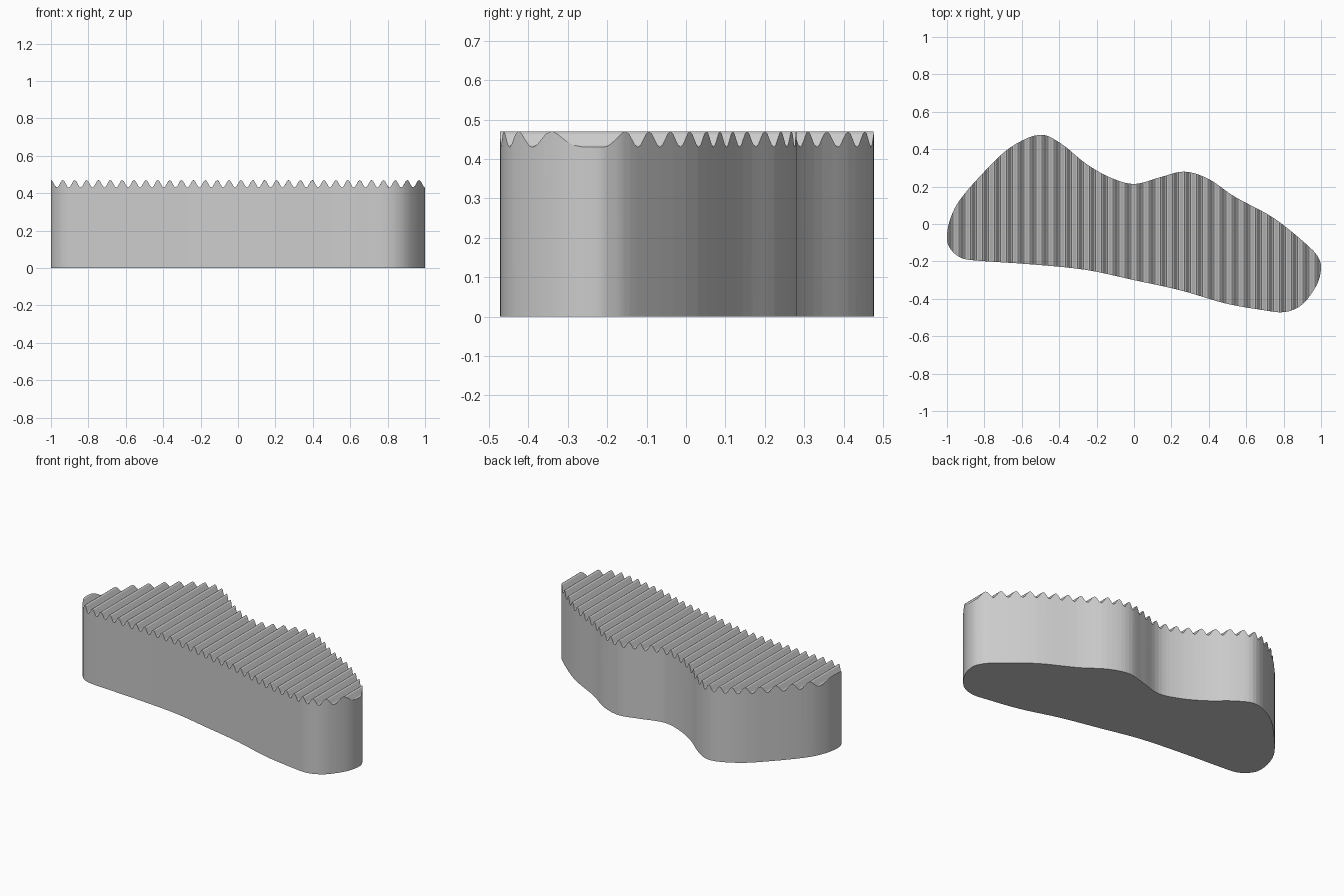
import bpy
import bmesh
import math
from mathutils import Vector

cube = bpy.data.objects.get("Cube")
if cube:
    bpy.data.objects.remove(cube)

MID_HEIGHT = 0.45
RIDGE_DEPTH = 0.02
RIDGES = 31.5
STEPS = 8            # slices across each ridge
PITCH = 2 / RIDGES

# Control points of the plan outline, clockwise from the left end
OUTLINE = [
    (-1, -.08), (-.985, .02), (-.93, .13), (-.8, .28), (-.66, .41),
    (-.505, .477), (-.39, .43), (-.26, .325), (-.13, .25), (0, .214),
    (.14, .25), (.27, .28), (.4, .24), (.54, .145), (.75, .03),
    (.94, -.125), (.99, -.19), (1, -.24), (.98, -.32), (.92, -.41),
    (.86, -.455), (.79, -.472), (.7, -.462), (.49, -.425), (.25, -.355),
    (0, -.3), (-.26, -.245), (-.56, -.215), (-.85, -.195), (-.93, -.178),
    (-.98, -.135),
]


def smooth_loop(points, steps):
    """Closed Catmull-Rom curve through the points."""
    pts = [Vector(p) for p in points]
    n = len(pts)
    curve = []
    for i in range(n):
        a, b, c, d = (pts[(i + k) % n] for k in (-1, 0, 1, 2))
        for s in range(steps):
            t = s / steps
            curve.append(b + 0.5 * t * (c - a + t * (
                2 * a - 5 * b + 4 * c - d + t * (3 * (b - c) + d - a))))
    return curve


def ridge_height(x):
    return MID_HEIGHT - RIDGE_DEPTH * math.cos((1 - x) / PITCH * math.tau)


grey = bpy.data.materials.new("plain grey")
grey.use_nodes = True
colour = (0.6, 0.6, 0.6, 1)
grey.diffuse_color = colour
grey.node_tree.nodes["Principled BSDF"].inputs["Base Color"].default_value = colour

# Plan shape, sliced into strips along the ridges
bm = bmesh.new()
bm.faces.new([bm.verts.new((p.x, p.y, 0)) for p in smooth_loop(OUTLINE, 5)])
for i in range(1, int(RIDGES * STEPS)):
    bmesh.ops.bisect_plane(
        bm, geom=bm.verts[:] + bm.edges[:] + bm.faces[:], dist=1e-5,
        plane_co=(1 - i * PITCH / STEPS, 0, 0), plane_no=(1, 0, 0))

# Raise the strips into a solid with a rippled top
raised = bmesh.ops.extrude_face_region(bm, geom=bm.faces[:], use_keep_orig=True)
for v in raised["geom"]:
    if isinstance(v, bmesh.types.BMVert):
        v.co.z = ridge_height(v.co.x)
bmesh.ops.recalc_face_normals(bm, faces=bm.faces[:])

# Smooth walls, crisp ridges and base
for f in bm.faces:
    f.smooth = abs(f.normal.z) < 0.05
for e in bm.edges:
    if len({f.smooth for f in e.link_faces}) > 1:
        e.smooth = False

mesh = bpy.data.meshes.new("ridged_block")
bm.to_mesh(mesh)
bm.free()
mesh.materials.append(grey)
block = bpy.data.objects.new("ridged_block", mesh)
bpy.context.collection.objects.link(block)
